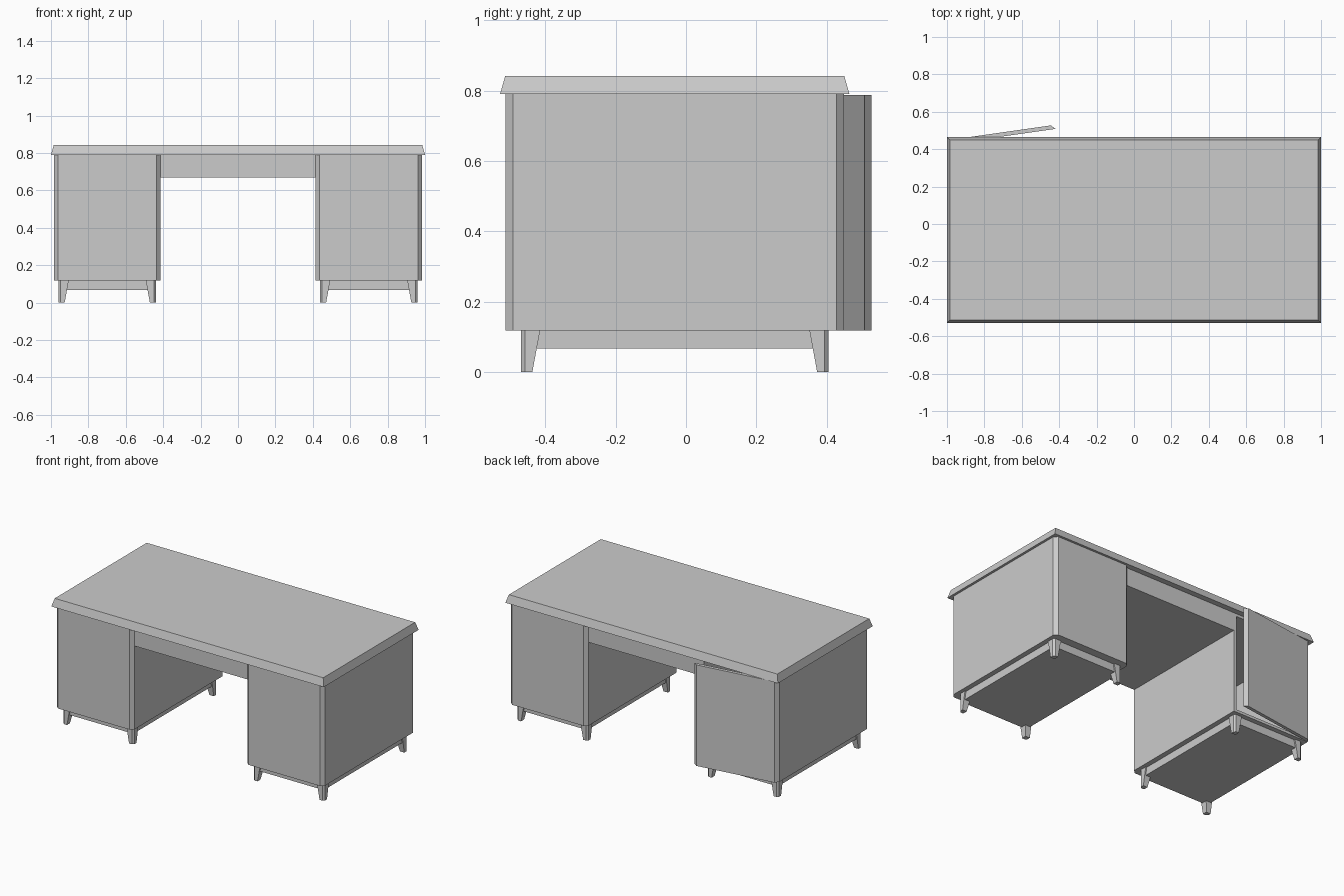
import bpy, bmesh, math
from mathutils import Matrix, Vector

if "Cube" in bpy.data.objects:
    bpy.data.objects.remove(bpy.data.objects["Cube"])

YC = -0.032                      # centre of the desk body in y
X0, X1 = 0.414, 0.984            # inner and outer side of a pedestal
Y0, Y1 = YC - 0.482, YC + 0.482  # front and back of a pedestal
C = 0.022                        # corner chamfer
Z0, Z1 = 0.118, 0.79             # pedestal bottom and top


def loft(name, low, z0, high, z1):
    """Solid between two outlines with the same number of points."""
    bm = bmesh.new()
    a = [bm.verts.new((x, y, z0)) for x, y in low]
    b = [bm.verts.new((x, y, z1)) for x, y in high]
    n = len(a)
    bm.faces.new(a)
    bm.faces.new(b)
    for i in range(n):
        j = (i + 1) % n
        bm.faces.new((a[i], a[j], b[j], b[i]))
    bmesh.ops.recalc_face_normals(bm, faces=bm.faces)
    mesh = bpy.data.meshes.new(name)
    bm.to_mesh(mesh)
    bm.free()
    ob = bpy.data.objects.new(name, mesh)
    bpy.context.collection.objects.link(ob)
    return ob


def prism(name, pts, z0, z1):
    return loft(name, pts, z0, pts, z1)


def rect(x0, x1, y0, y1):
    return [(x0, y0), (x1, y0), (x1, y1), (x0, y1)]


# Table top with sloping edges
loft("table_top", rect(-1, 1, YC - 0.497, YC + 0.497), Z1,
     rect(-0.985, 0.985, YC - 0.482, YC + 0.482), 0.842)

# Drawer block between the pedestals
prism("centre_drawer", rect(-X0, X0, Y0 + C, Y1 - C), 0.67, Z1)

# Right pedestal, closed, all corners chamfered
front = [(X0, Y0 + C), (X0 + C, Y0), (X1 - C, Y0), (X1, Y0 + C)]
back = [(X1, Y1 - C), (X1 - C, Y1), (X0 + C, Y1), (X0, Y1 - C)]
prism("right_pedestal", front + back, Z0, Z1)

# Left pedestal, open at the back as a cupboard
left = prism("left_pedestal", [(-x, y) for x, y in front + [back[0], back[3]]], Z0, Z1)
bm = bmesh.new()
bm.from_mesh(left.data)
face = max(bm.faces, key=lambda f: f.normal.y)
bmesh.ops.inset_region(bm, faces=[face], thickness=0.025)
geom = bmesh.ops.extrude_face_region(bm, geom=[face])["geom"]
bmesh.ops.delete(bm, geom=[face], context='FACES_ONLY')
bmesh.ops.translate(bm, vec=(0, -0.85, 0),
                    verts=[g for g in geom if isinstance(g, bmesh.types.BMVert)])
bmesh.ops.recalc_face_normals(bm, faces=bm.faces)
bm.to_mesh(left.data)
bm.free()

# Cupboard door, slightly ajar, hinged at the outer edge
hinge = Vector((-X1, Y1 - C, 0))
door = prism("cupboard_door", [(-x, y) for x, y in back], Z0, Z1 - 0.002)
door.data.transform(Matrix.Translation(hinge) @ Matrix.Rotation(math.radians(8.1), 4, 'Z')
                    @ Matrix.Translation(-hinge))


def leg_outline(x, y, sx, sy, s, c=0.011):
    """Square with its outer corner at (x, y) cut off; sx, sy point inward."""
    pts = [(c, 0), (s, 0), (s, s), (0, s), (0, c)]
    return [(x + sx * u, y + sy * v) for u, v in pts]


# Plinths and tapered legs
for side, name in ((-1, "left"), (1, "right")):
    prism(name + "_plinth", rect(side * 0.447, side * 0.951, YC - 0.428, YC + 0.428),
          0.067, Z0)
    for x, sx, where in ((0.439, 1, "inner"), (0.959, -1, "outer")):
        for sy, end in ((1, "front"), (-1, "back")):
            args = (side * x, YC - sy * 0.437, side * sx, sy)
            loft(f"{name}_{where}_{end}_leg", leg_outline(*args, 0.032), 0,
                 leg_outline(*args, 0.054), Z0)
